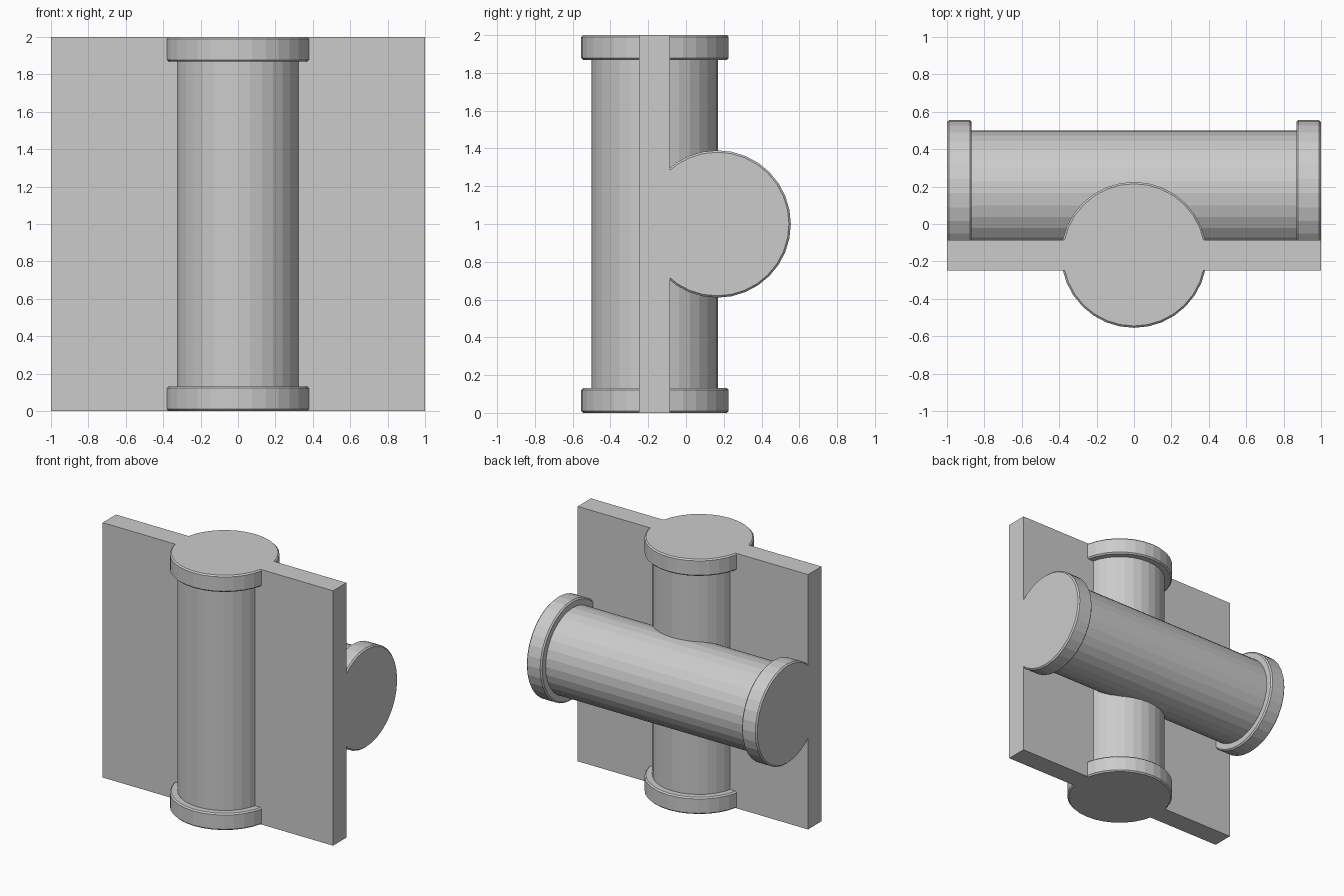
import bpy, bmesh
from math import pi
from mathutils import Matrix

if "Cube" in bpy.data.objects:
    bpy.data.objects.remove(bpy.data.objects["Cube"])

SHAFT_R, RIM_R = 0.335, 0.39
RIM_H, BEVEL = 0.132, 0.01
SIDES = 32


def add_object(name, bm):
    bmesh.ops.recalc_face_normals(bm, faces=bm.faces)
    mesh = bpy.data.meshes.new(name)
    bm.to_mesh(mesh)
    bm.free()
    obj = bpy.data.objects.new(name, mesh)
    bpy.context.collection.objects.link(obj)
    return obj


def flanged_pipe(name, matrix):
    # Half profile (radius, height), mirrored to the other end
    top = [(SHAFT_R, 1 - RIM_H), (RIM_R - BEVEL, 1 - RIM_H),
           (RIM_R, 1 - RIM_H + BEVEL), (RIM_R, 1 - BEVEL), (RIM_R - BEVEL, 1)]
    profile = [(r, -z) for r, z in reversed(top)] + top
    bm = bmesh.new()
    rings = []
    for r, z in profile:
        ring = bmesh.ops.create_circle(bm, segments=SIDES, radius=r,
                                       matrix=Matrix.Translation((0, 0, z)))
        rings.append(ring["verts"])
    for a, b in zip(rings, rings[1:]):
        for i in range(SIDES):
            j = (i + 1) % SIDES
            bm.faces.new((a[i], a[j], b[j], b[i]))
    bm.faces.new(rings[0])
    bm.faces.new(rings[-1])
    bm.transform(matrix)
    return add_object(name, bm)


# Upright pipe in front, crosswise pipe behind
flanged_pipe("vertical_pipe", Matrix.Translation((0, -0.165, 1)))
flanged_pipe("horizontal_pipe",
             Matrix.Translation((0, 0.165, 1)) @ Matrix.Rotation(pi / 2, 4, 'Y'))

# Flat square panel through the upright pipe
bm = bmesh.new()
bmesh.ops.create_cube(bm, size=1)
bm.transform(Matrix.Translation((0, -0.167, 1)) @ Matrix.Diagonal((2, 0.165, 2, 1)))
add_object("panel", bm)
